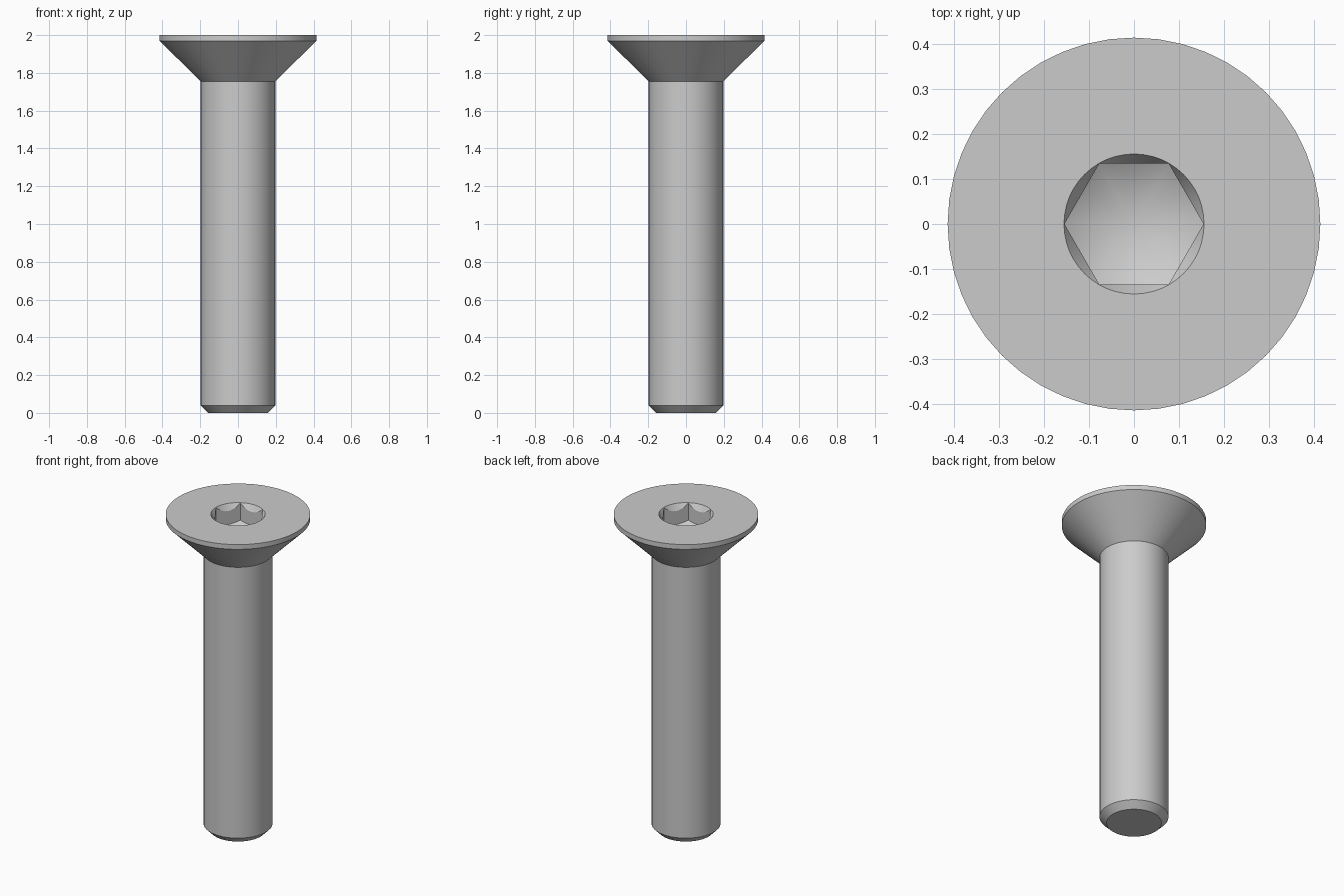
import bpy, bmesh
from math import radians, tan, pi, cos, sin

if "Cube" in bpy.data.objects:
    bpy.data.objects.remove(bpy.data.objects["Cube"])

steel = bpy.data.materials.new("light grey steel")
steel.use_nodes = True
grey = (0.6, 0.6, 0.6, 1)
steel.diffuse_color = grey
steel.node_tree.nodes["Principled BSDF"].inputs["Base Color"].default_value = grey


def lathe(name, profile, sides):
    """Closed solid of revolution about z; a radius of 0 makes a tip."""
    bm = bmesh.new()
    rings = []
    for r, z in profile:
        count = sides if r > 0 else 1
        rings.append([bm.verts.new((r * cos(2 * pi * i / sides),
                                    r * sin(2 * pi * i / sides), z))
                      for i in range(count)])
    for low, high in zip(rings, rings[1:]):
        for i in range(sides):
            j = (i + 1) % sides
            if len(low) == 1:
                bm.faces.new((low[0], high[j], high[i]))
            else:
                bm.faces.new((low[i], low[j], high[j], high[i]))
    if len(rings[0]) > 1:
        bm.faces.new(rings[0][::-1])
    bm.faces.new(rings[-1])
    mesh = bpy.data.meshes.new(name)
    bm.to_mesh(mesh)
    bm.free()
    mesh.materials.append(steel)
    obj = bpy.data.objects.new(name, mesh)
    bpy.context.collection.objects.link(obj)
    return obj


def combine(target, tool, operation):
    """Apply a boolean and discard its tool."""
    tool.hide_render = True
    mod = target.modifiers.new(operation.title(), 'BOOLEAN')
    mod.operation = operation
    mod.solver = 'EXACT'
    mod.object = tool
    bpy.context.view_layer.objects.active = target
    bpy.ops.object.modifier_apply(modifier=mod.name)
    bpy.data.objects.remove(tool)


# Shank with bevelled end and countersunk head
top, shank_r, head_r = 2.0, 0.198, 0.415
screw = lathe("countersunk_screw", [
    (shank_r - 0.04, 0), (shank_r, 0.04), (shank_r, 1.755),
    (head_r, 1.97), (head_r, top)], 48)

# Hexagonal socket with a conical floor
hex_r, depth = 0.155, 0.20
slope = tan(radians(30))
socket = lathe("socket_cutter", [(hex_r, 1.7), (hex_r, 2.1)], 6)
floor = lathe("floor_cutter", [
    (0, top - depth), (0.2, top - depth + 0.2 * slope), (0.2, 2.2)], 48)
combine(socket, floor, 'INTERSECT')
combine(screw, socket, 'DIFFERENCE')

# Conical lead-in around the socket mouth
steep = tan(radians(60))
lead_in = lathe("lead_in_cutter", [
    (0, top - hex_r * steep * 0.5), (0.1, top - 0.056 * steep),
    (hex_r + 0.001, top), (hex_r + 0.011, top + 0.01 * steep)], 48)
combine(screw, lead_in, 'DIFFERENCE')

bpy.ops.object.select_all(action='DESELECT')
screw.select_set(True)
bpy.context.view_layer.objects.active = screw
bpy.ops.object.shade_smooth_by_angle(angle=radians(25))
